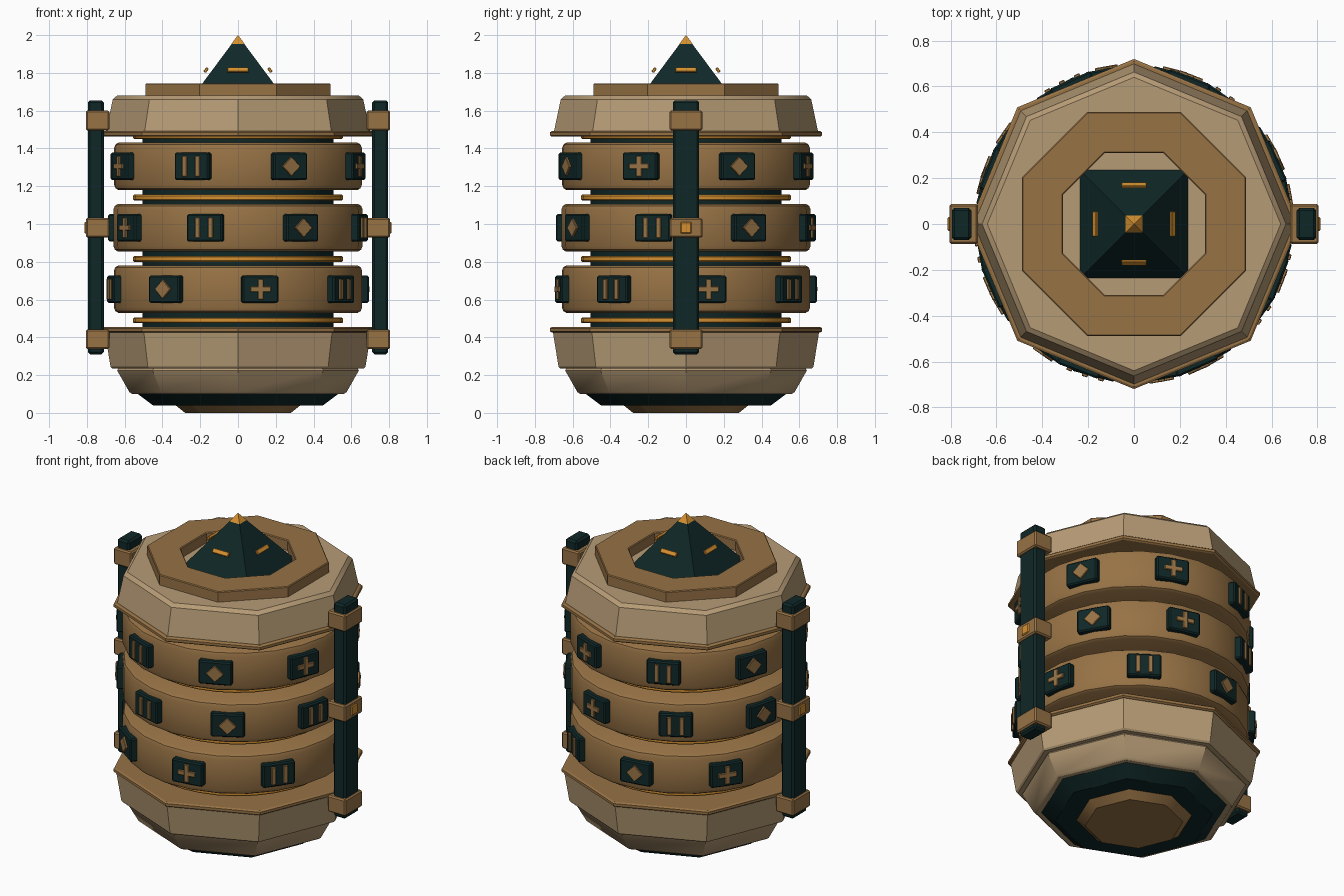
import bpy, bmesh, math
from mathutils import Matrix

cube = bpy.data.objects.get("Cube")
if cube:
    bpy.data.objects.remove(cube, do_unlink=True)


def material(name, color):
    m = bpy.data.materials.new(name)
    m.use_nodes = True
    rgba = (*color, 1)
    m.diffuse_color = rgba
    m.node_tree.nodes["Principled BSDF"].inputs["Base Color"].default_value = rgba
    return m


TAN = material("light tan stone", (0.47, 0.33, 0.18))
BROWN = material("brown stone", (0.31, 0.17, 0.06))
GREEN = material("dark green", (0.005, 0.02, 0.02))
GOLD = material("gold", (0.66, 0.28, 0.03))


def finish(name, bm, mat):
    bmesh.ops.recalc_face_normals(bm, faces=bm.faces)
    mesh = bpy.data.meshes.new(name)
    bm.to_mesh(mesh)
    bm.free()
    mesh.materials.append(mat)
    mesh.shade_smooth()
    mesh.set_sharp_from_angle(angle=math.radians(32))
    obj = bpy.data.objects.new(name, mesh)
    bpy.context.scene.collection.objects.link(obj)
    return obj


def lathe(name, mat, profile, sides=8, turn=0, closed=False):
    """Revolve (radius, z) points; open profiles get flat end caps."""
    bm = bmesh.new()
    rings = []
    for r, z in profile:
        angles = [math.radians(turn) + math.tau * i / sides for i in range(sides)]
        rings.append([bm.verts.new((r * math.cos(a), r * math.sin(a), z)) for a in angles])
    pairs = list(zip(rings, rings[1:]))
    if closed:
        pairs.append((rings[-1], rings[0]))
    else:
        bm.faces.new(rings[0])
        bm.faces.new(rings[-1])
    for low, high in pairs:
        for i in range(sides):
            j = (i + 1) % sides
            bm.faces.new((low[i], low[j], high[j], high[i]))
    bmesh.ops.remove_doubles(bm, verts=bm.verts, dist=0.0001)
    return finish(name, bm, mat)


def box(name, mat, size, matrix, bevel=0.0):
    bm = bmesh.new()
    bmesh.ops.create_cube(bm, size=1)
    bmesh.ops.scale(bm, vec=size, verts=bm.verts)
    if bevel:
        bmesh.ops.bevel(bm, geom=bm.edges[:], offset=bevel, segments=1, affect='EDGES')
    bm.transform(matrix)
    return finish(name, bm, mat)


def at(x, y, z):
    return Matrix.Translation((x, y, z))


def spin(degrees, axis='Z'):
    return Matrix.Rotation(math.radians(degrees), 4, axis)


# Stepped base
lathe("foot", BROWN, [(0.28, 0), (0.33, 0.04), (0.33, 0.06)])
lathe("base_band", GREEN, [(0.45, 0.04), (0.53, 0.10), (0.53, 0.12)])
lathe("lower_bowl", TAN, [(0.56, 0.10), (0.575, 0.11), (0.64, 0.225), (0.63, 0.24)])
lathe("upper_bowl", TAN, [(0.665, 0.235), (0.675, 0.245), (0.705, 0.43)])
lathe("bowl_rim", BROWN, [(0.71, 0.425), (0.72, 0.432), (0.72, 0.448), (0.71, 0.455)])

# Inner core with gold separators
lathe("core", GREEN, [(0.505, 0.43), (0.505, 1.48)], 32)
for k in range(4):
    z = 0.49 + 0.325 * k
    lathe("gold_separator", GOLD, [(0.55, z - 0.015), (0.556, z - 0.009),
                                   (0.556, z + 0.009), (0.55, z + 0.015)], 32)


# Raised symbols on the drum panels
def diamond(place):
    box("diamond_symbol", BROWN, (0.03, 0.074, 0.074), place @ spin(45, 'X'), 0.003)


def plus(place):
    box("plus_symbol_upright", BROWN, (0.03, 0.03, 0.11), place, 0.003)
    box("plus_symbol_crossbar", BROWN, (0.029, 0.11, 0.03), place, 0.003)


def bars(place):
    for side in (-1, 1):
        box("bar_symbol", BROWN, (0.03, 0.026, 0.11), place @ at(0, side * 0.036, 0), 0.003)


# Three drums, each turned differently, with eight panels
symbols = (diamond, plus, bars)
for z, start, first in ((0.655, 10, 1), (0.98, -15, 2), (1.305, 24, 0)):
    h = 0.126
    lathe("drum", BROWN, [(0.635, z - h), (0.652, z - h + 0.01), (0.66, z - h + 0.03),
                          (0.66, z + h - 0.03), (0.652, z + h - 0.01), (0.635, z + h)],
          24, start)
    for i in range(8):
        turn = spin(start + 45 * i)
        box("drum_panel", GREEN, (0.05, 0.195, 0.145), turn @ at(0.663, 0, z), 0.008)
        symbols[(i + first) % 3](turn @ at(0.684, 0, z))

# Cap
lathe("cap_rim", BROWN, [(0.71, 1.462), (0.72, 1.469), (0.72, 1.485), (0.71, 1.492)])
lathe("cap", TAN, [(0.70, 1.485), (0.663, 1.66), (0.64, 1.68)])
lathe("cap_ring", BROWN, [(0.53, 1.67), (0.53, 1.74), (0.525, 1.745),
                          (0.34, 1.745), (0.335, 1.74), (0.335, 1.67)], 8, 22.5, True)

# Pyramid finial with gold tip and floating bars
root2 = math.sqrt(2)
lathe("pyramid", GREEN, [(0.24 * root2, 1.675), (0.032 * root2, 1.955)], 4, 45)
lathe("pyramid_tip", GOLD, [(0.036 * root2, 1.952), (0.0005, 2.0)], 4, 45)
for k in range(4):
    box("pyramid_bar", GOLD, (0.016, 0.11, 0.028),
        spin(90 * k) @ at(0.169, 0, 1.815) @ spin(-37, 'Y'), 0.003)

# Side posts with brackets
for side in (-1, 1):
    box("side_post", GREEN, (0.085, 0.14, 1.345), at(side * 0.7525, 0, 0.9825), 0.012)
    for z in (0.39, 0.98, 1.548):
        box("post_bracket", BROWN, (0.125, 0.174, 0.104), at(side * 0.7435, 0, z), 0.008)
    box("post_stud", GOLD, (0.03, 0.06, 0.06), at(side * 0.798, 0, 0.98), 0.005)
